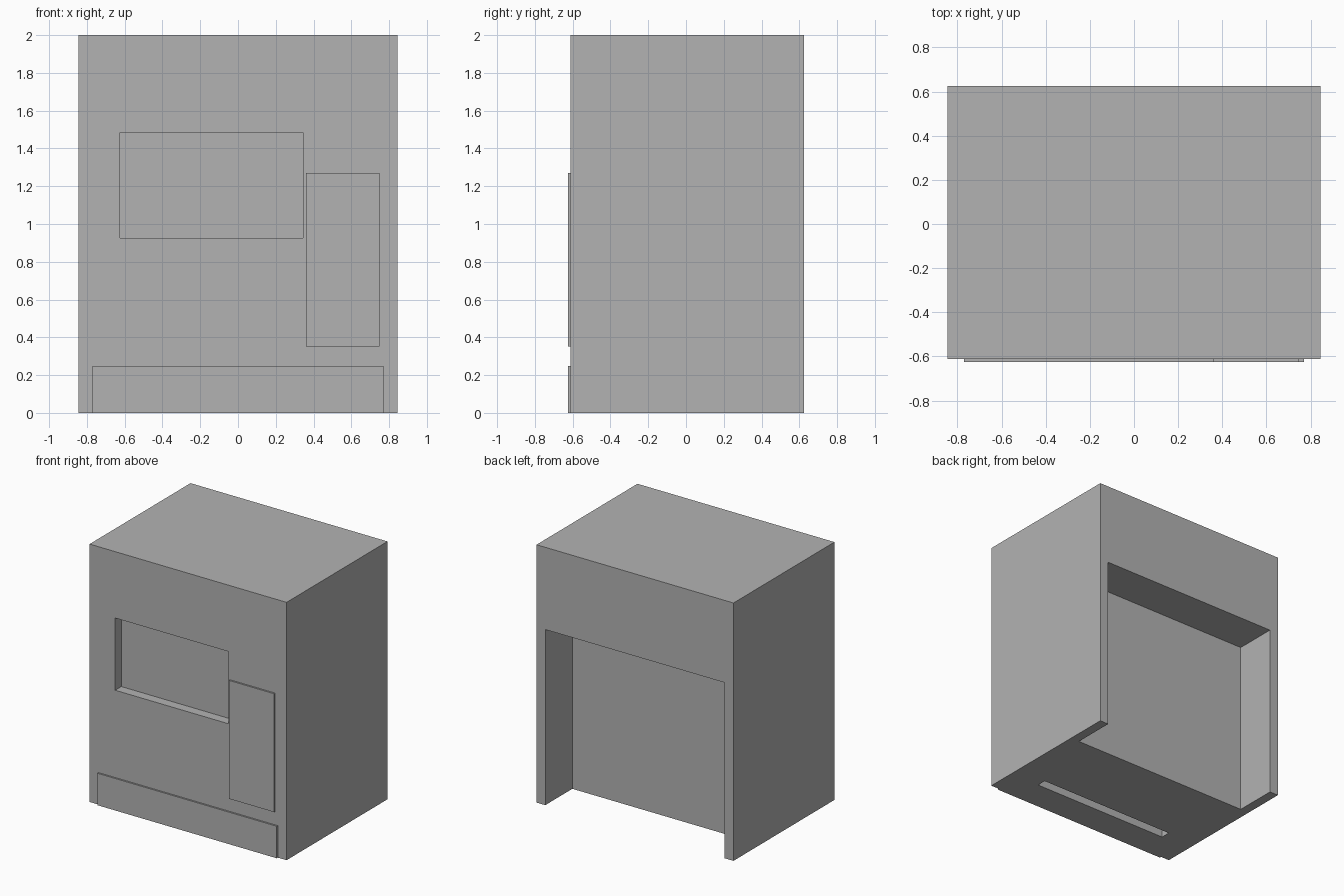
import bpy

old = bpy.data.objects.get("Cube")
if old:
    bpy.data.objects.remove(old, do_unlink=True)

# Single flat grey
grey = bpy.data.materials.new("plain_grey")
grey.use_nodes = True
GREY = (0.45, 0.45, 0.45, 1)
grey.diffuse_color = GREY
grey.node_tree.nodes["Principled BSDF"].inputs["Base Color"].default_value = GREY


def box(name, x, y, z):
    """Axis-aligned box from (min, max) ranges."""
    centre = [(r[0] + r[1]) / 2 for r in (x, y, z)]
    bpy.ops.mesh.primitive_cube_add(size=1, location=centre)
    ob = bpy.context.object
    ob.name = name
    ob.scale = [r[1] - r[0] for r in (x, y, z)]
    bpy.ops.object.transform_apply(location=False, rotation=False, scale=True)
    ob.data.materials.append(grey)
    return ob


def cut(target, name, x, y, z):
    """Carve a box out of the target and discard the cutter."""
    cutter = box(name, x, y, z)
    cutter.hide_render = True
    mod = target.modifiers.new(name, "BOOLEAN")
    mod.operation = "DIFFERENCE"
    mod.solver = "EXACT"
    mod.object = cutter
    bpy.context.view_layer.objects.active = target
    bpy.ops.object.modifier_apply(modifier=mod.name)
    bpy.data.objects.remove(cutter, do_unlink=True)


FRONT, BACK = -0.612, 0.625

# Cabinet body with its openings
body = box("cabinet_body", (-0.845, 0.845), (FRONT, BACK), (0, 2))
cut(body, "window_recess", (-0.625, 0.345), (FRONT - 0.1, FRONT + 0.075), (0.925, 1.485))
cut(body, "rear_bay", (-0.77, 0.77), (0.293, BACK + 0.1), (-0.1, 1.362))
cut(body, "underside_slot", (-0.59, 0.59), (-0.385, -0.31), (-0.1, 0.3))

# Raised front plates
box("side_panel", (0.36, 0.748), (-0.625, FRONT), (0.352, 1.27))
box("base_panel", (-0.77, 0.77), (-0.625, FRONT), (0, 0.248))
